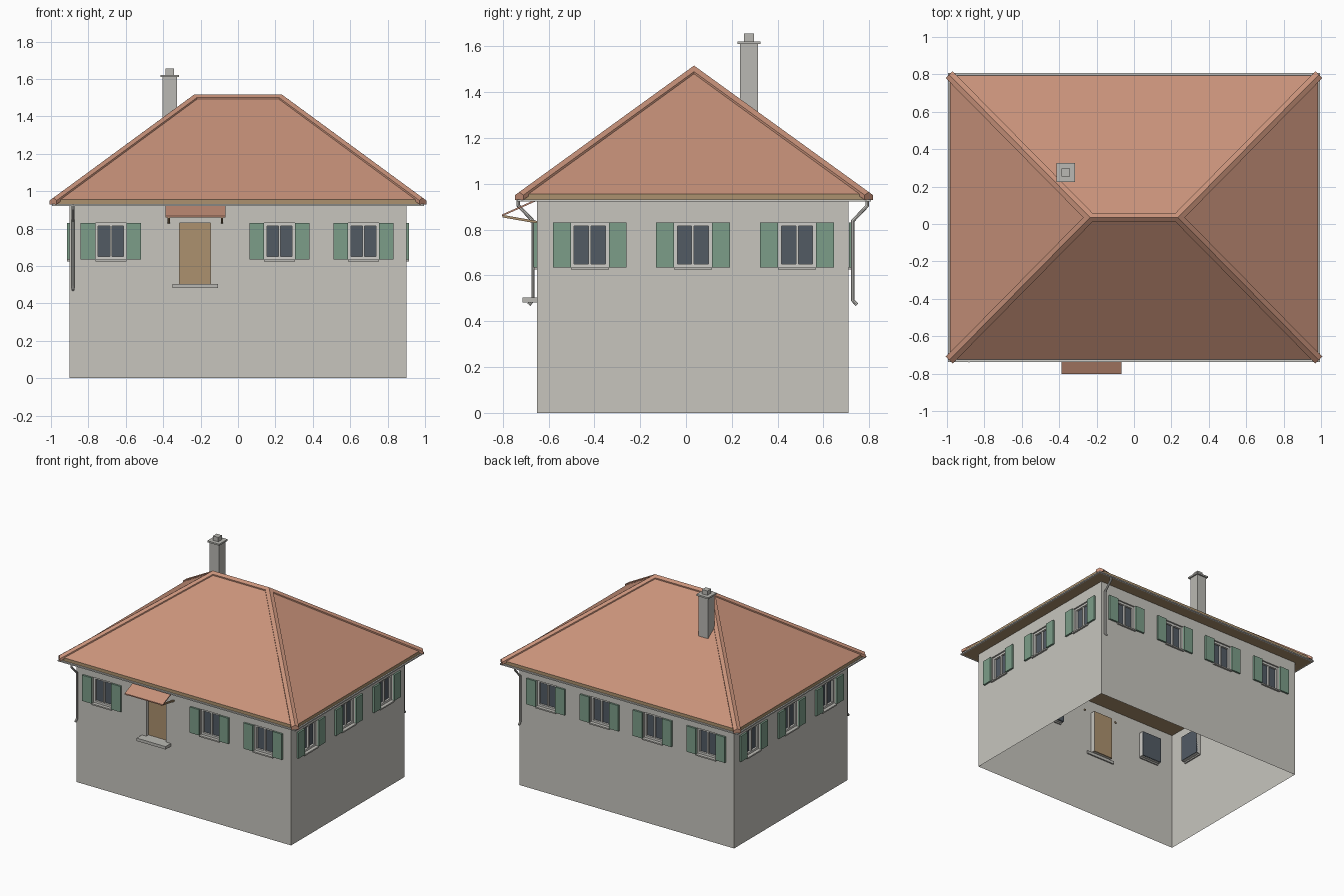
import bpy, bmesh
from mathutils import Vector as V

if "Cube" in bpy.data.objects:
    bpy.data.objects.remove(bpy.data.objects["Cube"])


def material(name, r, g, b):
    m = bpy.data.materials.new(name)
    lin = [((c / 255 + 0.055) / 1.055) ** 2.4 for c in (r, g, b)]
    m.diffuse_color = (*lin, 1)
    m.use_nodes = True
    m.node_tree.nodes["Principled BSDF"].inputs["Base Color"].default_value = m.diffuse_color
    return m


PLASTER = material("plaster", 199, 197, 190)
TILE = material("roof_tile", 200, 146, 122)
WOOD = material("brown_wood", 172, 145, 110)
GREEN = material("shutter_green", 124, 157, 137)
GLASS = material("dark_glass", 82, 91, 100)
TRIM = material("pale_trim", 207, 206, 201)
STONE = material("stone", 186, 185, 179)
parts = {}


def part(name, mat):
    """Get (or start) the bmesh collecting one named part."""
    if name not in parts:
        parts[name] = (bmesh.new(), mat)
    return parts[name][0]


def quad(bm, *pts):
    bm.faces.new([bm.verts.new(p) for p in pts])


def box(bm, x, y, z, f=lambda p: V(p)):
    """Box from three ranges, optionally mapped by f."""
    v = [bm.verts.new(f((i, j, k))) for i in x for j in y for k in z]
    for ids in ((0, 1, 3, 2), (4, 6, 7, 5), (0, 4, 5, 1), (2, 3, 7, 6), (0, 2, 6, 4), (1, 5, 7, 3)):
        bm.faces.new([v[i] for i in ids])


def prism(bm, a, b, side, section):
    """Sweep a (side, up) section from point a to point b."""
    rings = [[bm.verts.new(V(p) + side * s + V((0, 0, u))) for s, u in section] for p in (a, b)]
    n = len(section)
    for i in range(n):
        j = (i + 1) % n
        bm.faces.new((rings[0][i], rings[0][j], rings[1][j], rings[1][i]))
    for r in rings:
        bm.faces.new(r)


X, YF, YB, CY = 0.90, -0.65, 0.71, 0.035
WZ0, WZ1, WH = 0.635, 0.83, 0.083
DEPTH = 0.035


def window(c, f):
    """Frame, mullion, glass, sill and two shutters; f maps (along, out, z)."""
    fr = part("window_frames", TRIM)
    d = (-DEPTH, -0.012)
    for s in (-1, 1):
        box(fr, sorted((c + s * WH, c + s * (WH - 0.015))), d, (WZ0, WZ1), f)
        box(part("shutters", GREEN), sorted((c + s * WH, c + s * 0.161)), (0.001, 0.015), (WZ0, WZ1), f)
    for z in ((WZ0, WZ0 + 0.015), (WZ1 - 0.015, WZ1)):
        box(fr, (c - WH + 0.015, c + WH - 0.015), d, z, f)
    box(fr, (c - 0.005, c + 0.005), d, (WZ0 + 0.015, WZ1 - 0.015), f)
    box(part("window_glass", GLASS), (c - WH, c + WH), (-DEPTH - 0.003, -0.027), (WZ0, WZ1), f)
    box(part("window_sills", STONE), (c - WH, c + WH), (-0.01, 0.014), (WZ0 - 0.01, WZ0), f)


def wall(origin, along, out, ends, centres, doors=()):
    """Open wall sheet with recessed openings, then its windows."""
    o, a, n = V(origin), V(along), V(out)
    f = lambda p: o + a * p[0] + n * p[1] + V((0, 0, p[2]))
    holes = [(c - WH, c + WH, WZ0, WZ1) for c in centres] + list(doors)
    us = sorted({*ends, *(h[0] for h in holes), *(h[1] for h in holes)})
    zs = sorted({0, 0.925, *(h[2] for h in holes), *(h[3] for h in holes)})
    bm = part("walls", PLASTER)
    for u0, u1 in zip(us, us[1:]):
        for z0, z1 in zip(zs, zs[1:]):
            um, zm = (u0 + u1) / 2, (z0 + z1) / 2
            if not any(h[0] < um < h[1] and h[2] < zm < h[3] for h in holes):
                quad(bm, f((u0, 0, z0)), f((u1, 0, z0)), f((u1, 0, z1)), f((u0, 0, z1)))
    for u0, u1, z0, z1 in holes:
        ring = [(u0, z0), (u1, z0), (u1, z1), (u0, z1)]
        for (p, q), (r, s) in zip(ring, ring[1:] + ring[:1]):
            quad(bm, f((p, 0, q)), f((r, 0, s)), f((r, -DEPTH, s)), f((p, -DEPTH, q)))
    for c in centres:
        window(c, f)


# walls with their windows and the front door opening
DOOR = (-0.313, -0.147, 0.503, 0.83)
SIDE = (-0.42, 0.03, 0.485)
wall((0, YF, 0), (1, 0, 0), (0, -1, 0), (-X, X), (-0.68, 0.222, 0.671), [DOOR])
wall((0, YB, 0), (1, 0, 0), (0, 1, 0), (-X, X), (-0.671, -0.222, 0.222, 0.671))
for s in (-1, 1):
    wall((s * X, 0, 0), (0, 1, 0), (s, 0, 0), (YF, YB), SIDE)

# door leaf and step
box(part("door", WOOD), DOOR[:2], (YF + 0.025, YF + DEPTH), DOOR[2:])
box(part("door_step", STONE), (-0.35, -0.108), (-0.713, YF + 0.01), (0.481, 0.503))

# door canopy: sloping tile panel on two wooden struts
prism(part("canopy", TILE), (-0.387, 0, 0), (-0.068, 0, 0), V((0, 1, 0)),
      [(-0.803, 0.858), (-0.803, 0.866), (YF, 0.934), (YF, 0.926)])
for x in (-0.376, -0.091):
    prism(part("canopy_struts", WOOD), (x, 0, 0), (x + 0.012, 0, 0), V((0, 1, 0)),
          [(-0.80, 0.853), (-0.80, 0.864), (YF + 0.01, 0.836), (YF + 0.01, 0.825)])

# eaves board and gutter rim
EX, EY, EZ, RX, RZ = 0.985, 0.76, 0.955, 0.235, 1.507
box(part("eaves", WOOD), (-EX, EX), (CY - EY, CY + EY), (0.922, EZ))
gut = part("gutter", TRIM)
for s in (-1, 1):
    box(gut, sorted((s * EX, s * 0.995)), (CY - 0.772, CY + 0.772), (0.922, 0.931))
    box(gut, (-EX, EX), sorted((CY + s * EY, CY + s * 0.772)), (0.922, 0.931))

# hipped roof
roof = part("roof", TILE)
ends = [V((s * RX, CY, RZ)) for s in (-1, 1)]
cor = lambda sx, sy: V((sx * EX, CY + sy * EY, EZ))
for s in (-1, 1):
    quad(roof, cor(-1, s), cor(1, s), ends[1], ends[0])
    quad(roof, cor(s, -1), cor(s, 1), ends[(s + 1) // 2])
quad(roof, cor(-1, -1), cor(1, -1), cor(1, 1), cor(-1, 1))

# ridge and hip caps
caps = part("ridge_caps", TILE)
cap = lambda w, d: [(-w, -d - 0.012), (-w, -d + 0.009), (0, 0.009), (w, -d + 0.009), (w, -d - 0.012)]
prism(caps, ends[0], ends[1], V((0, 1, 0)), cap(0.021, 0.0153))
for i, sx in enumerate((-1, 1)):
    for sy in (-1, 1):
        a = cor(sx, sy) + V((sx, sy, 0)) * 0.003
        run = ends[i] - a
        prism(caps, a, ends[i], V((-run.y, run.x, 0)).normalized(), cap(0.026, 0.0134))

# chimney with cap slab and pot
cx, cy = -0.365, 0.275
for name, h, z in (("chimney", 0.039, (1.26, 1.61)), ("chimney_cap", 0.05, (1.61, 1.622)),
                   ("chimney_pot", 0.022, (1.622, 1.655))):
    box(part(name, STONE), (cx - h, cx + h), (cy - h, cy + h), z)

# turn collected parts into objects
for name, (bm, mat) in parts.items():
    bmesh.ops.remove_doubles(bm, verts=bm.verts, dist=1e-5)
    bmesh.ops.recalc_face_normals(bm, faces=bm.faces)
    me = bpy.data.meshes.new(name)
    bm.to_mesh(me)
    bm.free()
    me.materials.append(mat)
    bpy.context.collection.objects.link(bpy.data.objects.new(name, me))

# downpipes at the front left and back right corners
for name, x, wy, s in (("front_downpipe", -0.882, YF, -1), ("back_downpipe", 0.879, YB, 1)):
    path = [(0.082, 0.93), (0.082, 0.905), (0.018, 0.838), (0.018, 0.492), (0.036, 0.472)]
    cu = bpy.data.curves.new(name, "CURVE")
    cu.dimensions = "3D"
    cu.bevel_depth, cu.bevel_resolution, cu.use_fill_caps = 0.008, 2, True
    sp = cu.splines.new("POLY")
    sp.points.add(len(path) - 1)
    for p, (d, z) in zip(sp.points, path):
        p.co = (x, wy + s * d, z, 1)
    cu.materials.append(TRIM)
    ob = bpy.data.objects.new(name, cu)
    bpy.context.collection.objects.link(ob)
    bpy.ops.object.select_all(action="DESELECT")
    ob.select_set(True)
    bpy.context.view_layer.objects.active = ob
    bpy.ops.object.convert(target="MESH")
    bpy.ops.object.shade_smooth_by_angle()
